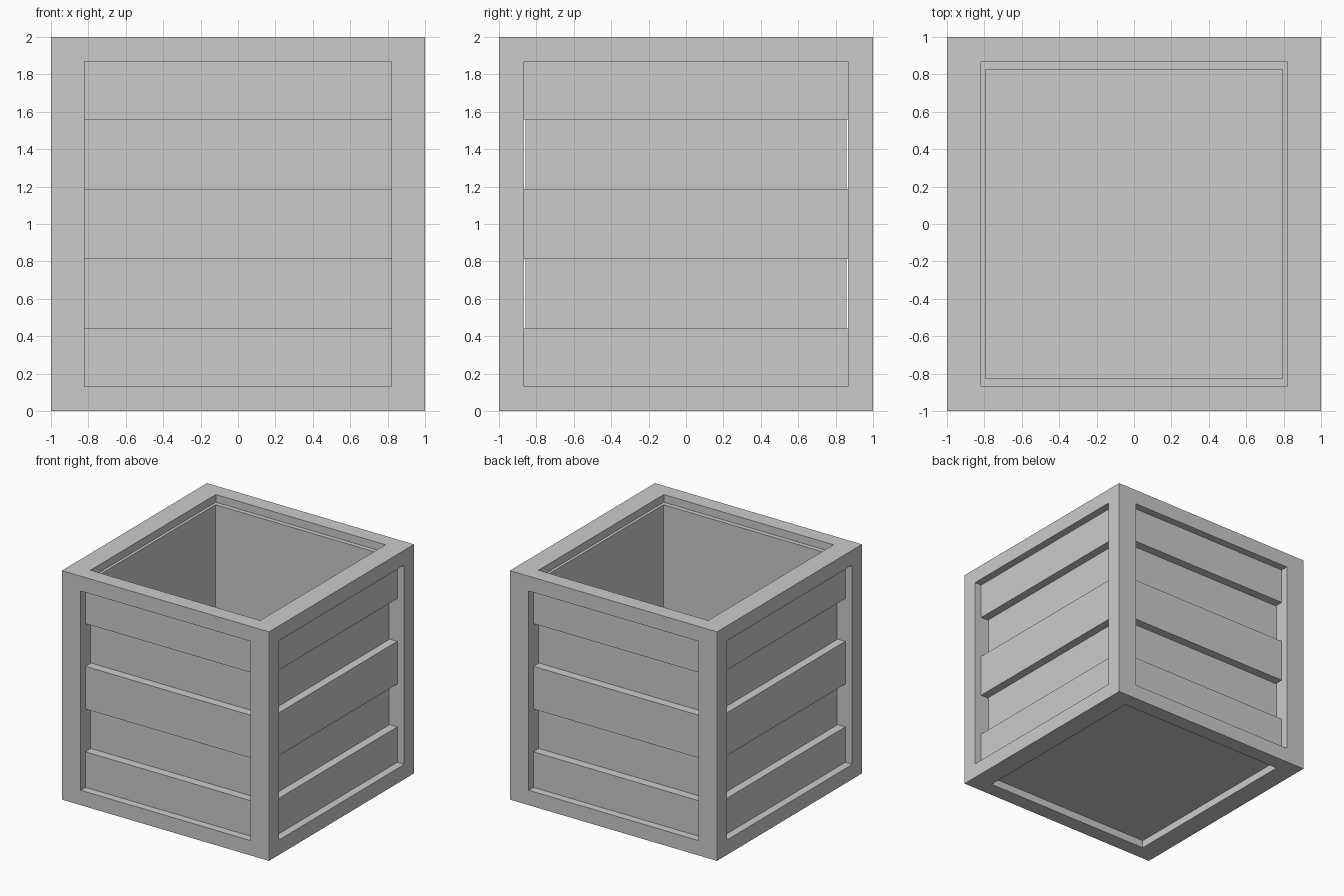
import bpy
import bmesh

if "Cube" in bpy.data.objects:
    bpy.data.objects.remove(bpy.data.objects["Cube"])


def box(name, hx, hy, hz):
    """Box centred on the crate's middle, given half sizes."""
    bm = bmesh.new()
    bmesh.ops.create_cube(bm, size=2)
    bmesh.ops.scale(bm, vec=(hx, hy, hz), verts=bm.verts)
    bmesh.ops.translate(bm, vec=(0, 0, 1), verts=bm.verts)
    return add_object(name, bm)


def add_object(name, bm):
    mesh = bpy.data.meshes.new(name)
    bm.to_mesh(mesh)
    bm.free()
    obj = bpy.data.objects.new(name, mesh)
    bpy.context.collection.objects.link(obj)
    return obj


# Outer frame: a cube with an opening cut through along each axis
HX, HY, HZ = 0.82, 0.865, 0.87
frame = box("crate_frame", 1, 1, 1)
openings = {
    "front_opening_cutter": (HX, 1.5, HZ),
    "side_opening_cutter": (1.5, HY, HZ),
    "top_opening_cutter": (HX, HY, 1.5),
}
for name, size in openings.items():
    cutter = box(name, *size)
    cutter.hide_render = True
    cutter.hide_set(True)
    cutter.display_type = 'WIRE'
    mod = frame.modifiers.new(name, 'BOOLEAN')
    mod.operation = 'DIFFERENCE'
    mod.solver = 'EXACT'
    mod.object = cutter

# Slatted body: rings go up the outside (raised and sunken slats alternate),
# over the rim and down the inside to the floor
OUT, LOW, STEP = 0.933, 1 - 0.933, 0.933 * 2 / 5
rings = []
for i in range(5):
    hx, hy = (OUT, OUT) if i % 2 == 0 else (0.86, 0.857)
    rings += [(hx, hy, LOW + i * STEP), (hx, hy, LOW + (i + 1) * STEP)]
rings += [(0.795, 0.825, LOW + 5 * STEP), (0.795, 0.825, 0.13)]

bm = bmesh.new()
loops = []
for hx, hy, z in rings:
    corners = [(-1, -1), (1, -1), (1, 1), (-1, 1)]
    loops.append([bm.verts.new((sx * hx, sy * hy, z)) for sx, sy in corners])
for a, b in zip(loops, loops[1:]):
    for k in range(4):
        n = (k + 1) % 4
        bm.faces.new((a[k], a[n], b[n], b[k]))
bm.faces.new(loops[0][::-1])  # underside
bm.faces.new(loops[-1])       # inner floor
bmesh.ops.recalc_face_normals(bm, faces=bm.faces)
add_object("slatted_body", bm)
